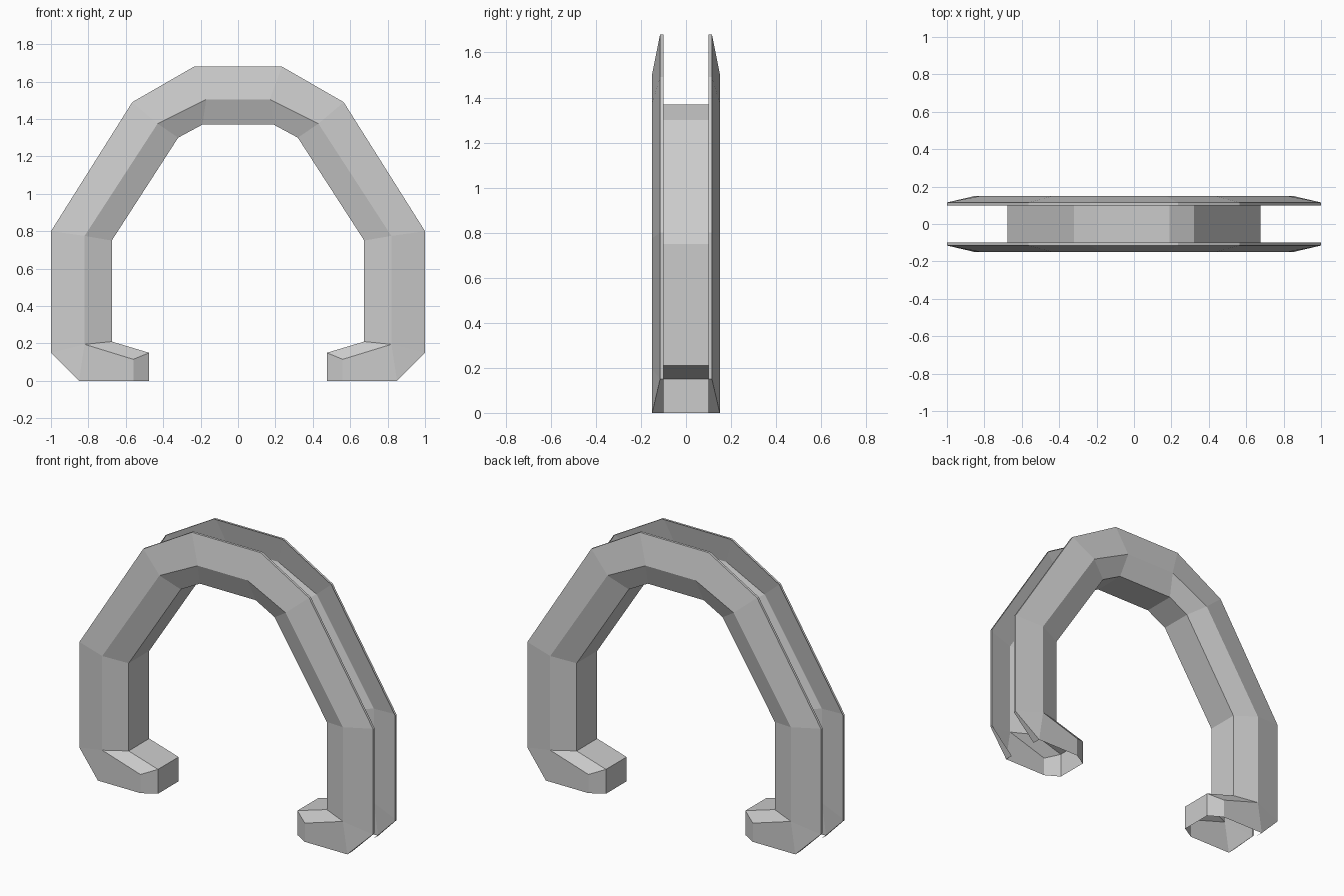
import bpy, bmesh

if "Cube" in bpy.data.objects:
    bpy.data.objects.remove(bpy.data.objects["Cube"])

# Matching (x, z) profiles from the hook tip up to the crown centre, right half
inner = [(.475, .15), (.675, .21), (.675, .75), (.32, 1.30), (.19, 1.37), (0, 1.37)]
ridge = [(.56, .115), (.82, .195), (.82, .775), (.43, 1.375), (.17, 1.505), (0, 1.505)]
outer = [(1, .15), (1, .8), (.565, 1.49), (.235, 1.68), (0, 1.68)]

bm = bmesh.new()


def row(points, y):
    return [bm.verts.new((x, y, z)) for x, z in points]


def bridge(a, b):
    for i in range(len(a) - 1):
        bm.faces.new((a[i], a[i + 1], b[i + 1], b[i]))


# Tip wall and inner lining: from the centre plane to the inner edge
foot = [(.475, 0)]
mid = row(foot + inner, 0)
edge = row(foot + inner, -.10)
bridge(mid, edge)

# Bevel from inner edge out to the ridge, including the hook end
crest = row([(.56, 0)] + ridge, -.15)
bridge(edge, crest)

# Outer slope from the ridge to the rim
rim = row(outer, -.115)
bridge(crest[2:], rim)

# Hook cheek and its chamfered corner
heel = bm.verts.new((.85, -.15, 0))
bm.faces.new((crest[0], crest[1], crest[2], heel))
bm.faces.new((heel, crest[2], rim[0]))

# Thin lip turned inwards around the open rim
lip = row([(.85, 0)] + outer, -.10)
bridge([heel] + rim, lip)

bmesh.ops.recalc_face_normals(bm, faces=bm.faces)
mesh = bpy.data.meshes.new("arch_channel")
bm.to_mesh(mesh)
bm.free()
# make the front cheek face outwards
if next(p for p in mesh.polygons if abs(p.normal.y) > .99).normal.y > 0:
    mesh.flip_normals()

arch = bpy.data.objects.new("arch_channel", mesh)
bpy.context.collection.objects.link(arch)

# Mirror left/right and front/back
mirror = arch.modifiers.new("mirror", 'MIRROR')
mirror.use_axis = (True, True, False)
mirror.merge_threshold = .0005
